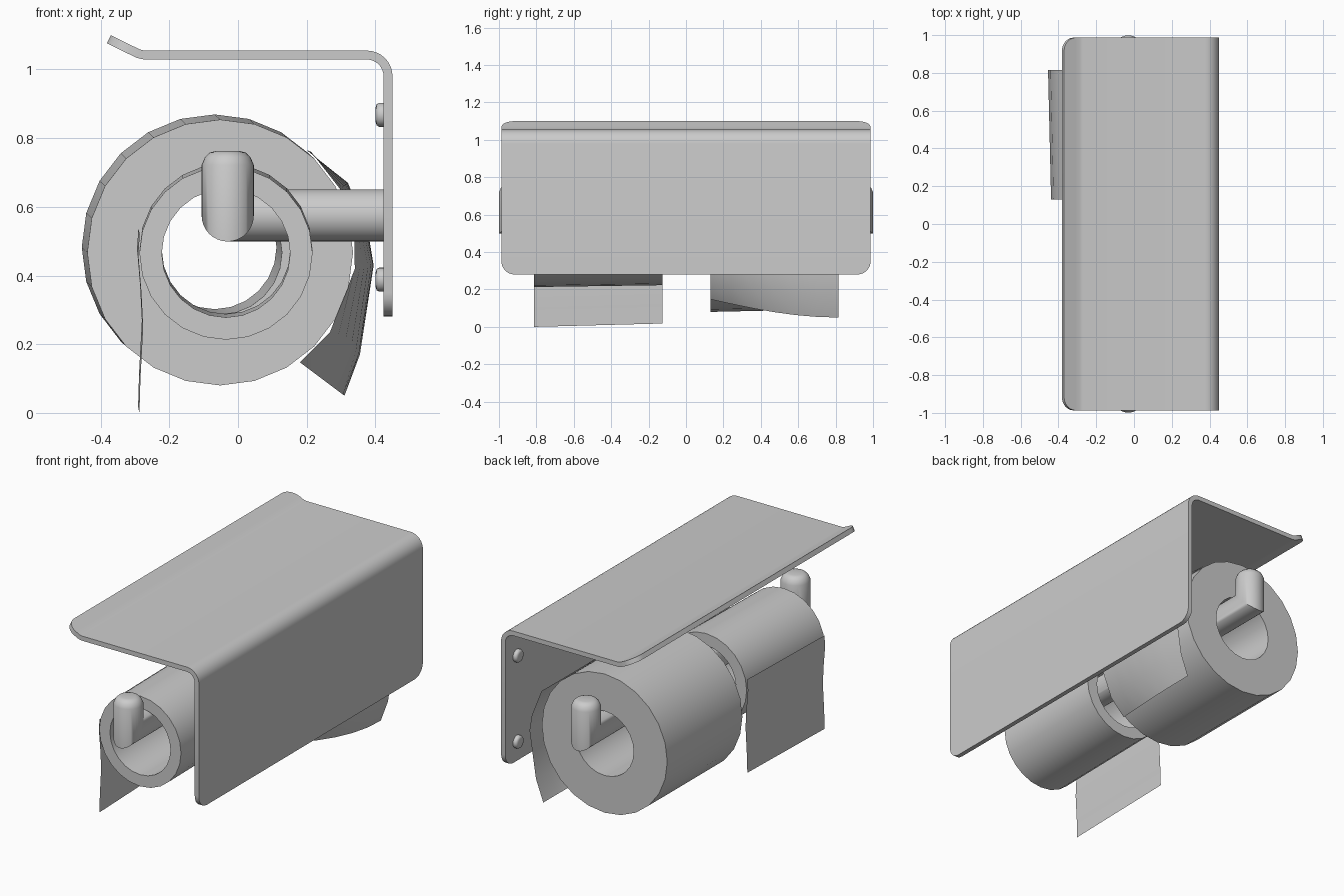
import bpy, bmesh
from math import sin, cos, pi, radians
from mathutils import Vector as V

if "Cube" in bpy.data.objects:
    bpy.data.objects.remove(bpy.data.objects["Cube"])


def finish(name, bm, angle=35, closed=True):
    if closed:
        bmesh.ops.recalc_face_normals(bm, faces=bm.faces)
    me = bpy.data.meshes.new(name)
    bm.to_mesh(me)
    bm.free()
    ob = bpy.data.objects.new(name, me)
    bpy.context.collection.objects.link(ob)
    bpy.ops.object.select_all(action='DESELECT')
    ob.select_set(True)
    bpy.context.view_layer.objects.active = ob
    bpy.ops.object.shade_smooth_by_angle(angle=radians(angle))
    return ob


def loft(name, rings, n, loop=False, angle=35):
    """Skin ellipse rings (centre, a, b); cap the ends or close into a tube."""
    bm = bmesh.new()
    vs = [[bm.verts.new(V(c) + V(a) * cos(2 * pi * k / n) + V(b) * sin(2 * pi * k / n))
           for k in range(n)] for c, a, b in rings]
    pairs = list(zip(vs, vs[1:])) + ([(vs[-1], vs[0])] if loop else [])
    for p, q in pairs:
        for k in range(n):
            j = (k + 1) % n
            bm.faces.new((p[k], p[j], q[j], q[k]))
    if not loop:
        bm.faces.new(vs[0])
        bm.faces.new(vs[-1])
    return finish(name, bm, angle)


def sheet(name, rows):
    """Loose paper: grid of points, one list per row."""
    bm = bmesh.new()
    g = [[bm.verts.new(p) for p in row] for row in rows]
    for p, q in zip(g, g[1:]):
        for k in range(len(p) - 1):
            bm.faces.new((p[k], p[k + 1], q[k + 1], q[k]))
    return finish(name, bm, 60, closed=False)


# Bent back plate and shelf: profile stations (x, z, half width) with rounded corners
H, r, T = 0.987, 0.07, 0.026
corner = [(r * (1 - cos(t)), H - r * (1 - sin(t))) for t in [i * pi / 12 for i in range(7)]]
st = [(0.45, 0.28 + s, h) for s, h in corner]
st += [(0.375 + 0.075 * cos(i * pi / 16), 0.98 + 0.075 * sin(i * pi / 16), H) for i in range(9)]
st += [(-0.272, 1.055, H), (-0.285, 1.058, H)]
st += [(-0.370 + s * 0.894, 1.1 - s * 0.447, h) for s, h in reversed(corner)]
bm = bmesh.new()
pts = [(V((x, 0, z)), h) for x, z, h in st]
outer, inner = [], []
for i, (p, h) in enumerate(pts):
    d0 = (p - pts[i - 1][0]).normalized() if i else None
    d1 = (pts[i + 1][0] - p).normalized() if i < len(pts) - 1 else d0
    d = ((d0 or d1) + d1).normalized()
    off = V((-d.z, 0, d.x)) * T
    off = off if off.x <= 0.001 or d.x < 0 else -off
    if V((d.z, 0, -d.x)).dot(V((1, 0, 1))) > 0:
        off = V((-d.z, 0, d.x)) * T
    for lst, q in ((outer, p), (inner, p + off)):
        lst.append([bm.verts.new((q.x, s * h, q.z)) for s in (-1, 1)])
for i in range(len(pts) - 1):
    a, b, c, d = outer[i], outer[i + 1], inner[i], inner[i + 1]
    bm.faces.new((a[0], a[1], b[1], b[0]))
    bm.faces.new((c[1], c[0], d[0], d[1]))
    for s in (0, 1):
        bm.faces.new((a[s], b[s], d[s], c[s]))
for i in (0, -1):
    bm.faces.new((outer[i][0], outer[i][1], inner[i][1], inner[i][0]))
finish("back_plate_shelf", bm, 30)

# Double-ended rod with mitred, upturned pegs
R, X, Y, Z = 0.076, -0.03, 0.923, 0.575
peg = [(0.762, 0.036), (0.758, 0.052), (0.745, 0.066), (0.722, R)]
rings = [((X, -Y, z), (q, 0, 0), (0, q, 0)) for z, q in peg]
rings += [((X, -Y, Z), (R, 0, 0), (0, R, R)), ((X, Y, Z), (R, 0, 0), (0, -R, R))]
rings += [((X, Y, z), (q, 0, 0), (0, -q, 0)) for z, q in reversed(peg)]
loft("roll_rod", rings, 32, angle=40)

# Arm to the plate
loft("support_arm", [((x, 0, Z), (0, R, 0), (0, 0, R)) for x in (X, 0.43)], 32)

# Screws
for y in (-0.885, 0.885):
    for z in (0.868, 0.388):
        loft("screw", [((x, y, z), (0, q, 0), (0, 0, q)) for x, q in
                       ((0.43, 0.035), (0.411, 0.035), (0.404, 0.031), (0.401, 0.022))], 20, angle=50)


# Paper rolls, each slightly tilted
def roll(name, front, back, ro, ri):
    loft(name, [(c, (q, 0, 0), (0, 0, q)) for c, q in
                ((front, ro), (back, ro), (back, ri), (front, ri))], 24, loop=True)


big = (-0.052, 0.13, 0.467)
roll("large_roll", big, (-0.068, 0.815, 0.482), 0.387, 0.18)
roll("small_roll", (-0.035, -0.812, 0.465), (-0.035, -0.125, 0.475), 0.252, 0.187)

# Loose sheet of the large roll: near edge clings, far edge hangs away
near = [(big[0] + 0.395 * cos(radians(a)), big[2] + 0.395 * sin(radians(a)))
        for a in (48, 28, 8, -7, -36, -54)]
far = [(0.20, 0.765), (0.32, 0.67), (0.38, 0.52), (0.395, 0.43), (0.355, 0.17), (0.31, 0.05)]
rows = []
for (x0, z0), (x1, z1) in zip(near, far):
    row = []
    for k in range(7):
        w = sin(k / 6 * pi / 2)
        row.append((x0 + (x1 - x0) * w, 0.13 + 0.685 * k / 6, z0 + (z1 - z0) * w))
    rows.append(row)
sheet("large_roll_sheet", rows)

# Loose sheet of the small roll
edge = [(-0.286, 0.52), (-0.29, 0.46), (-0.281, 0.35), (-0.276, 0.25), (-0.284, 0.1), (-0.287, 0.0)]
sheet("small_roll_sheet", [[(x - 0.004 * k, -0.812 + 0.687 * k, z + 0.018 * k)
                            for k in (0, 0.5, 1)] for x, z in edge])
